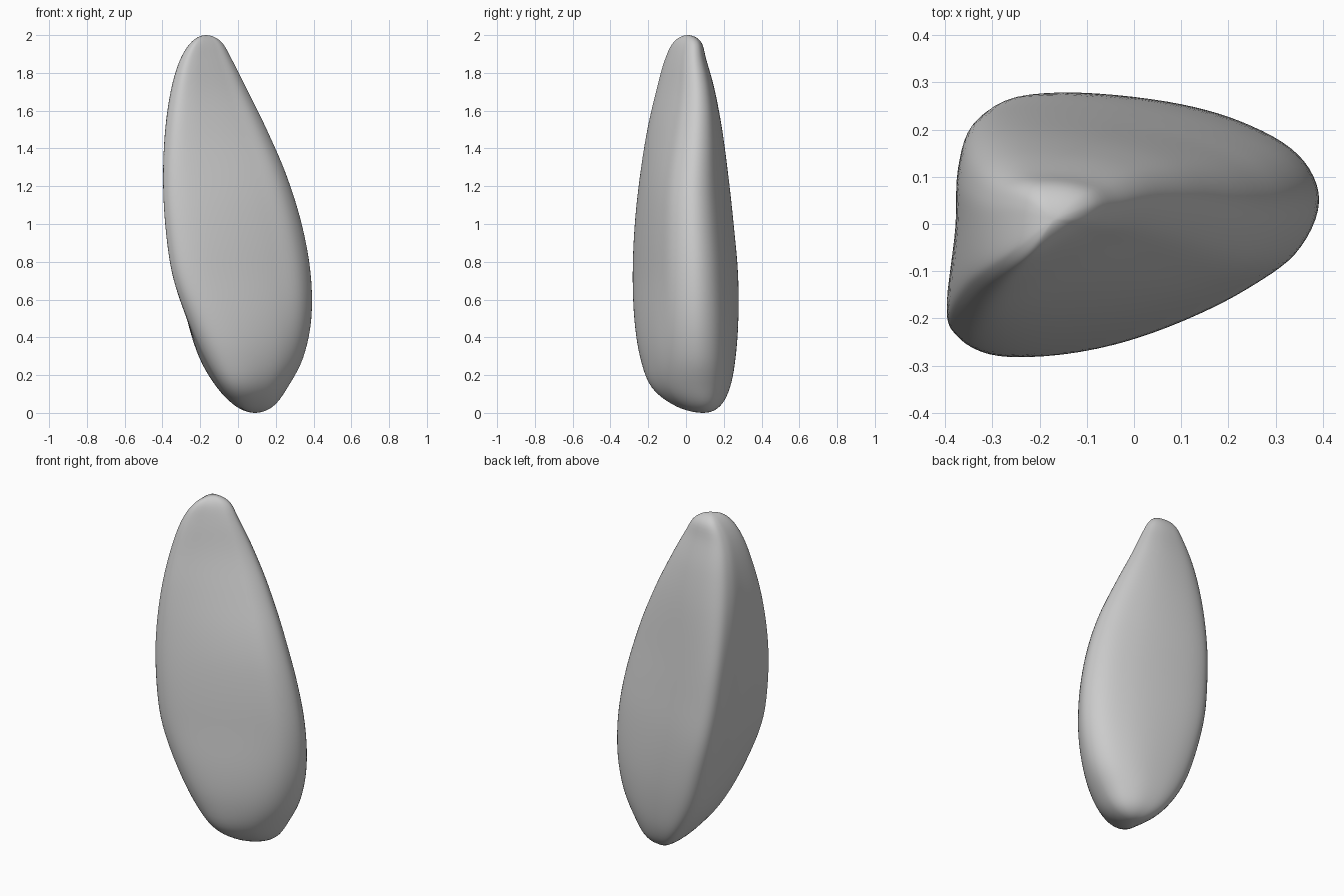
import bpy, bmesh
from math import cos, pi

if "Cube" in bpy.data.objects:
    bpy.data.objects.remove(bpy.data.objects["Cube"])

# Rounded triangular cross-sections, as fractions of each level's width and depth
LOW = [(-.88, -.55), (-.8, -.83), (-.55, -.99), (-.2, -.97), (.2, -.81),
       (.6, -.55), (.88, -.2), (1, .2), (.88, .55), (.55, .8),
       (.1, .95), (-.5, 1), (-.84, .88), (-.98, .5), (-.98, 0)]
MID = [(-1, -.68), (-.96, -.88), (-.8, -.99), (-.5, -.96), (0, -.77),
       (.5, -.5), (.85, -.23), (1, .17), (.87, .52), (.5, .77),
       (0, .93), (-.55, 1), (-.83, .91), (-.92, .58), (-.93, 0)]
HIGH = [(-.98, -.6), (-.9, -.85), (-.7, -1), (-.4, -.9), (.05, -.6),
        (.5, -.26), (.85, .04), (1, .42), (.86, .74), (.5, .92),
        (0, 1), (-.5, .98), (-.8, .8), (-.94, .45), (-.98, 0)]

# Outline from base to tip: left, right, front, back (heights follow a half circle)
LEVELS = [(.09, .09, .09, .09), (-.01, .185, -.05, .178),
          (-.112, .262, -.18, .232), (-.21, .345, -.242, .262),
          (-.287, .388, -.274, .277), (-.35, .384, -.283, .275),
          (-.385, .337, -.272, .252), (-.397, .256, -.244, .224),
          (-.388, .152, -.205, .192), (-.358, .05, -.157, .152),
          (-.31, -.03, -.113, .108), (-.245, -.09, -.063, .078),
          (-.17, -.17, .01, .01)]
STEPS = 5


def spline(a, b, c, d, t):
    """Smooth curve from b to c, for tuples of any length."""
    return tuple(.5 * (2 * q + (r - p) * t + (2 * p - 5 * q + 4 * r - s) * t * t
                       + (3 * q - p - 3 * r + s) * t ** 3)
                 for p, q, r, s in zip(a, b, c, d))


def refine_loop(points, steps=6):
    n = len(points)
    return [spline(points[i - 1], points[i], points[(i + 1) % n],
                   points[(i + 2) % n], k / steps)
            for i in range(n) for k in range(steps)]


def swap(row):
    return (row[1], row[0], row[3], row[2])


def refine_levels(rows):
    """Rows continue mirrored past each end, so both tips come out round."""
    p = [swap(rows[1])] + rows + [swap(rows[-2])]
    return [spline(*p[i:i + 4], k / STEPS)
            for i in range(len(rows) - 1) for k in range(STEPS)]


def ramp(z, lo, hi):
    t = max(0, min(1, (z - lo) / (hi - lo)))
    return t * t * (3 - 2 * t)


def section(z, low, mid, high):
    a, b = ramp(z, .1, .8), ramp(z, 1.1, 1.9)
    return [tuple((l + (m - l) * a) * (1 - b) + h * b
                  for l, m, h in zip(*trio)) for trio in zip(low, mid, high)]


# Stone body lofted through the levels
profiles = [refine_loop(p) for p in (LOW, MID, HIGH)]
rows = refine_levels(LEVELS)
bm = bmesh.new()
rings = []
for k in range(1, len(rows)):
    x0, x1, y0, y1 = rows[k]
    z = 1 - cos(pi * k / len(rows))
    rings.append([bm.verts.new(((x0 + x1) / 2 + u * (x1 - x0) / 2,
                                (y0 + y1) / 2 + v * (y1 - y0) / 2, z))
                  for u, v in section(z, *profiles)])
n = len(rings[0])
for lower, upper in zip(rings, rings[1:]):
    for i in range(n):
        j = (i + 1) % n
        bm.faces.new((lower[i], lower[j], upper[j], upper[i]))

# Rounded tips
base = bm.verts.new((.09, .09, 0))
tip = bm.verts.new((-.17, .01, 2))
for i in range(n):
    j = (i + 1) % n
    bm.faces.new((base, rings[0][j], rings[0][i]))
    bm.faces.new((tip, rings[-1][i], rings[-1][j]))
bmesh.ops.recalc_face_normals(bm, faces=bm.faces)

mesh = bpy.data.meshes.new("stone_blade")
bm.to_mesh(mesh)
bm.free()
mesh.shade_smooth()
stone = bpy.data.objects.new("stone_blade", mesh)
bpy.context.collection.objects.link(stone)
